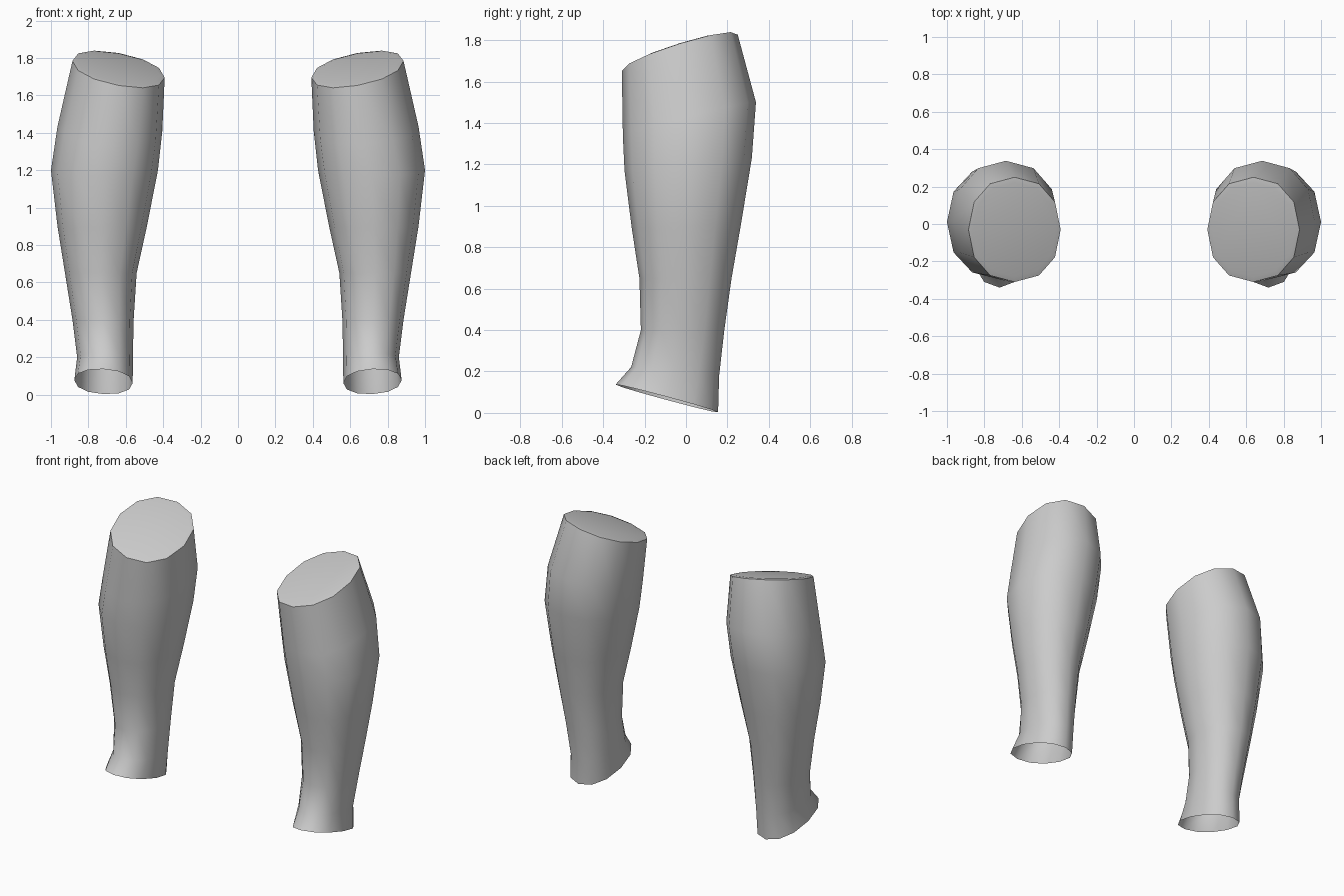
import bpy, bmesh, math

if "Cube" in bpy.data.objects:
    bpy.data.objects.remove(bpy.data.objects["Cube"])

SIDES = 12
# cross-sections, top to bottom: centre z, slope along x, slope along y, x0, x1, y0, y1
RINGS = [
    (1.74, 0.18, 0.31, 0.392, 0.885, -0.31, 0.25),
    (1.42, 0.05, 0.25, 0.405, 0.965, -0.305, 0.338),
    (1.20, 0.00, 0.10, 0.428, 1.000, -0.297, 0.318),
    (0.90, 0.00, 0.03, 0.487, 0.965, -0.262, 0.265),
    (0.65, 0.00, 0.00, 0.542, 0.925, -0.225, 0.220),
    (0.40, 0.00, 0.00, 0.558, 0.885, -0.218, 0.185),
    (0.20, 0.00, -0.10, 0.562, 0.860, -0.265, 0.160),
    (0.07, 0.05, -0.27, 0.563, 0.875, -0.340, 0.155),
]


def soft(v):
    # slightly squared-off circle
    return math.copysign(abs(v) ** 0.92, v)


def ring(bm, row, side, scale=1.0, lift=0.0):
    zc, sx, sy, x0, x1, y0, y1 = row
    verts = []
    for i in range(SIDES):
        a = 2 * math.pi * i / SIDES
        dx = soft(math.cos(a)) * (x1 - x0) / 2 * scale
        dy = soft(math.sin(a)) * (y1 - y0) / 2 * scale
        z = max(0.0, zc + sx * dx + sy * dy + lift)
        verts.append(bm.verts.new((side * ((x0 + x1) / 2 + dx), (y0 + y1) / 2 + dy, z)))
    return verts


def make_leg(name, side):
    bm = bmesh.new()
    # inset cap rim followed by the tapering calf, open at the ankle
    loops = [ring(bm, RINGS[0], side, 0.9, 0.006)]
    loops += [ring(bm, r, side) for r in RINGS]
    for a, b in zip(loops, loops[1:]):
        for i in range(SIDES):
            j = (i + 1) % SIDES
            quad = (a[i], b[i], b[j], a[j])
            bm.faces.new(quad if side > 0 else quad[::-1])
    bm.faces.new(loops[0] if side > 0 else loops[0][::-1])
    mesh = bpy.data.meshes.new(name)
    bm.to_mesh(mesh)
    bm.free()
    obj = bpy.data.objects.new(name, mesh)
    bpy.context.collection.objects.link(obj)
    bpy.ops.object.select_all(action='DESELECT')
    bpy.context.view_layer.objects.active = obj
    obj.select_set(True)
    bpy.ops.object.shade_smooth_by_angle(angle=math.radians(45))


make_leg("lower_leg_right_side", 1)
make_leg("lower_leg_left_side", -1)
